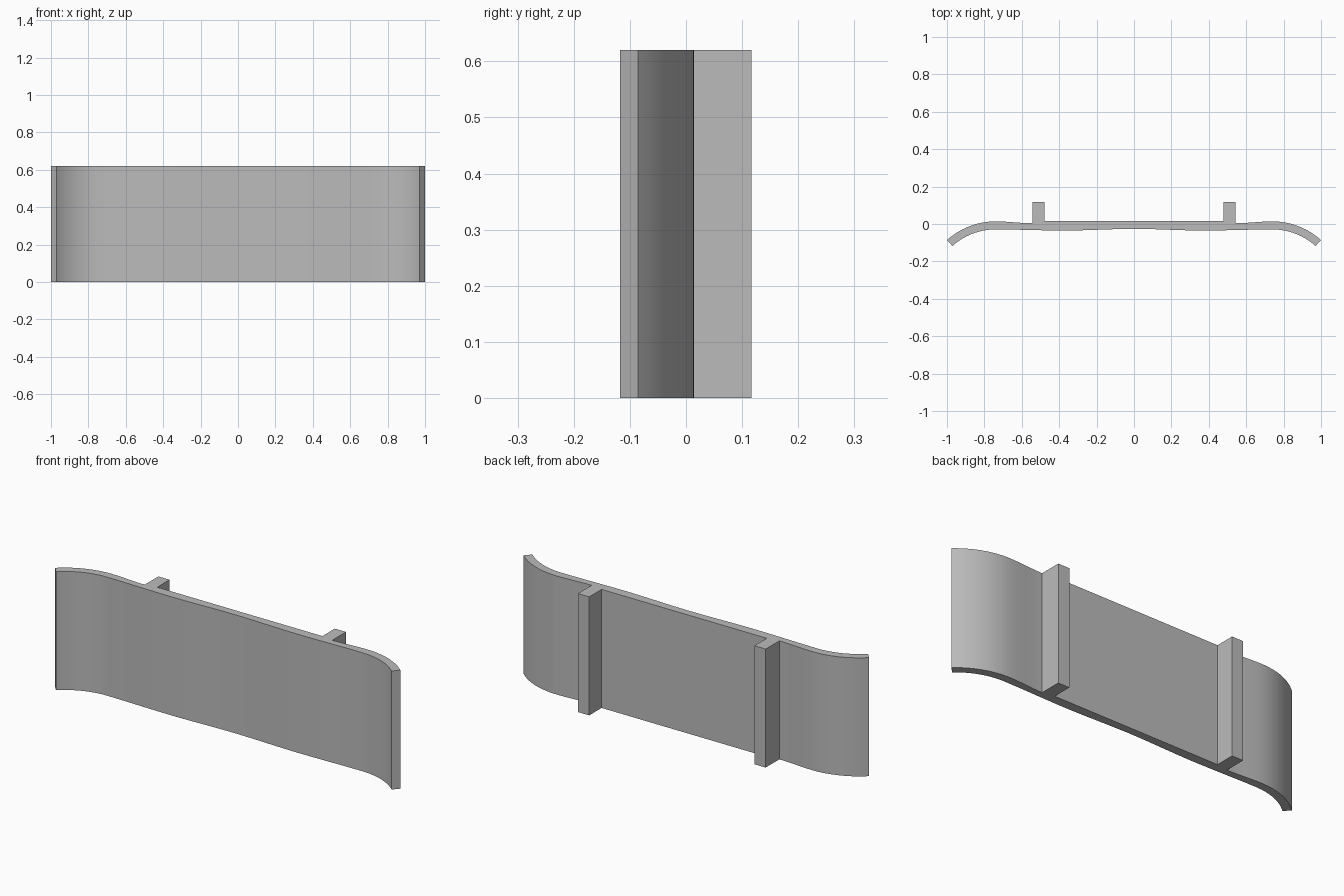
import bpy
import bmesh
from math import sin, cos, radians

if "Cube" in bpy.data.objects:
    bpy.data.objects.remove(bpy.data.objects["Cube"])

HEIGHT = 0.62
ARC_X, ARC_Y = 0.74, -0.374      # centre of the curled end
R_BACK, R_FRONT = 0.388, 0.345
ARC_END, STEPS = 42, 14
POST_IN, POST_OUT, POST_Y = 0.478, 0.543, 0.117

grey = bpy.data.materials.new("plain grey")
grey.use_nodes = True
colour = (0.5, 0.5, 0.5, 1)
grey.diffuse_color = colour
grey.node_tree.nodes["Principled BSDF"].inputs["Base Color"].default_value = colour


def arc(radius):
    """Points along the curled end, from its crest to its tip."""
    angles = [radians(ARC_END * i / STEPS) for i in range(STEPS + 1)]
    return [(ARC_X + radius * sin(a), ARC_Y + radius * cos(a)) for a in angles]


def wave(x0, y0, x1, y1, steps=8):
    """Smooth easing between two levels, without the end points."""
    points = []
    for i in range(1, steps):
        t = i / steps
        points.append((x0 + (x1 - x0) * t, y0 + (y1 - y0) * t * t * (3 - 2 * t)))
    return points


# Half profile: gently waved front, curled tip, back with a square post
front = [(0, -0.026)] + wave(0, -0.026, 0.37, -0.035) + [(0.37, -0.035)]
front += wave(0.37, -0.035, ARC_X, ARC_Y + R_FRONT)
front += arc(R_FRONT)
back = arc(R_BACK)[::-1]
back += wave(ARC_X, ARC_Y + R_BACK, POST_OUT, 0.004)
back += [(POST_OUT, 0.004), (POST_OUT, POST_Y), (POST_IN, POST_Y), (POST_IN, 0.015)]
half = front + back
outline = half + [(-x, y) for x, y in reversed(half[1:])]

# Extrude the full mirrored profile upwards
bm = bmesh.new()
base = bm.faces.new([bm.verts.new((x, y, 0)) for x, y in outline])
result = bmesh.ops.extrude_face_region(bm, geom=[base], use_keep_orig=True)
top = [v for v in result["geom"] if isinstance(v, bmesh.types.BMVert)]
bmesh.ops.translate(bm, verts=top, vec=(0, 0, HEIGHT))
bmesh.ops.recalc_face_normals(bm, faces=bm.faces)

mesh = bpy.data.meshes.new("curved_panel_with_posts")
bm.to_mesh(mesh)
bm.free()
mesh.materials.append(grey)
panel = bpy.data.objects.new("curved_panel_with_posts", mesh)
bpy.context.collection.objects.link(panel)

# Smooth curves, crisp corners
bpy.ops.object.select_all(action="DESELECT")
panel.select_set(True)
bpy.context.view_layer.objects.active = panel
bpy.ops.object.shade_smooth_by_angle(angle=radians(30))
